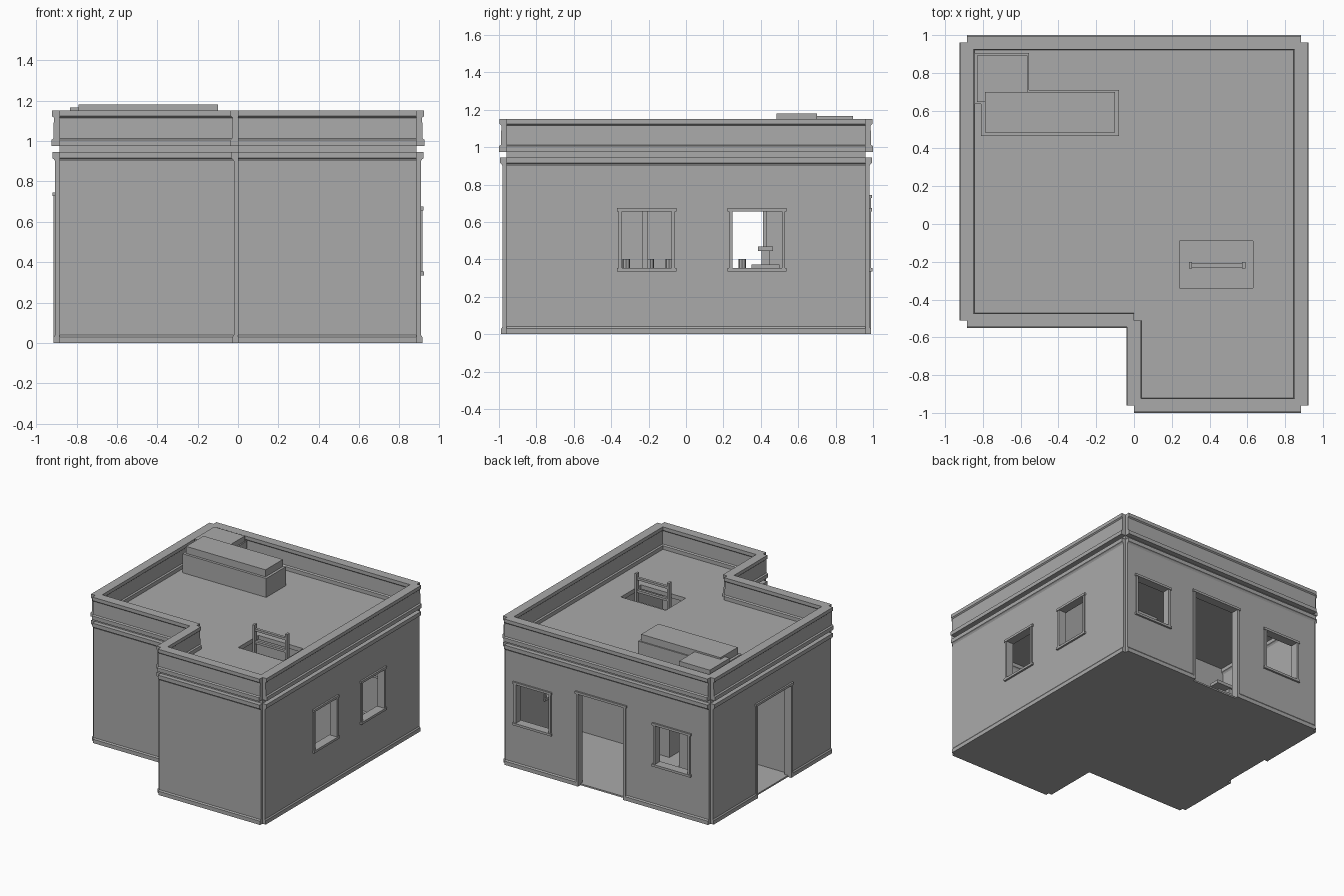
import bpy, bmesh, math
from mathutils import Vector

if "Cube" in bpy.data.objects:
    bpy.data.objects.remove(bpy.data.objects["Cube"])

mat = bpy.data.materials.new("plaster_grey")
mat.diffuse_color = (0.4, 0.4, 0.4, 1)
mat.use_nodes = True
mat.node_tree.nodes["Principled BSDF"].inputs["Base Color"].default_value = mat.diffuse_color


def finish(name, bm):
    bmesh.ops.recalc_face_normals(bm, faces=bm.faces)
    me = bpy.data.meshes.new(name)
    bm.to_mesh(me)
    bm.free()
    me.materials.append(mat)
    ob = bpy.data.objects.new(name, me)
    bpy.context.collection.objects.link(ob)
    return ob


def prism(name, pts, vec):
    """Extrude a flat polygon along a vector."""
    bm = bmesh.new()
    f = bm.faces.new([bm.verts.new(p) for p in pts])
    r = bmesh.ops.extrude_face_region(bm, geom=[f])
    bmesh.ops.translate(bm, vec=vec, verts=[v for v in r["geom"] if isinstance(v, bmesh.types.BMVert)])
    return finish(name, bm)


def box(name, x0, x1, y0, y1, z0, z1):
    return prism(name, [(x0, y0, z0), (x1, y0, z0), (x1, y1, z0), (x0, y1, z0)], (0, 0, z1 - z0))


def cut(ob, x0, x1, y0, y1, z0, z1):
    c = box("cutter", x0, x1, y0, y1, z0, z1)
    c.hide_render = True
    c.hide_viewport = True
    m = ob.modifiers.new("opening", "BOOLEAN")
    m.object = c
    m.solver = "EXACT"


def sweep(name, a, b, profile):
    """Symmetric wall section (half thickness, z) run along the line a-b."""
    d = Vector((b[0] - a[0], b[1] - a[1], 0))
    n = Vector((-d.y, d.x, 0)).normalized()
    o = Vector((a[0], a[1], 0))
    half = [o + n * t + Vector((0, 0, z)) for t, z in profile]
    other = [o - n * t + Vector((0, 0, z)) for t, z in reversed(profile)]
    return prism(name, half + other, d)


# Wall centrelines and sections
X, Y, YL = 0.885, 0.96, -0.51
plan = [(-X, YL), (0, YL), (0, -Y), (X, -Y), (X, Y), (-X, Y)]
names = ["front_left", "inner_return", "front_right", "right", "back", "left"]
wall_section = [(0.028, 0), (0.028, 0.03), (0.021, 0.04), (0.021, 0.9),
                (0.027, 0.91), (0.035, 0.915), (0.035, 0.945)]
parapet_section = [(0.04, 0.975), (0.04, 1.005), (0.03, 1.012), (0.027, 1.115),
                   (0.036, 1.123), (0.036, 1.15)]
walls = {}
for i, n in enumerate(names):
    a, b = plan[i], plan[(i + 1) % 6]
    walls[n] = sweep(n + "_wall", a, b, wall_section)
    sweep(n + "_parapet", a, b, parapet_section)

# Floor and roof slabs
prism("floor_slab", [(x, y, 0) for x, y in plan], (0, 0, 0.012))
roof = prism("roof_slab", [(x, y, 0.943) for x, y in plan], (0, 0, 0.033))
cut(roof, 0.24, 0.63, -0.34, -0.09, 0.9, 1.0)


def opening(wall, side, c, w, z0, z1, door=False):
    """Cut a framed opening; side is 'x' or 'y' (wall normal) with its position."""
    axis, pos = side

    def place(name, s0, s1, t, za, zb):
        if axis == "x":
            return box(name, pos - t, pos + t, s0, s1, za, zb)
        return box(name, s0, s1, pos - t, pos + t, za, zb)

    h, e = w / 2, 0.018
    lo = -0.1 if door else z0 + 0.01
    rng = (pos - 0.1, pos + 0.1, c - h + 0.01, c + h - 0.01) if axis == "x" else \
          (c - h + 0.01, c + h - 0.01, pos - 0.1, pos + 0.1)
    cut(walls[wall], *rng, lo, z1 - 0.01)
    kind = "door" if door else "window"
    for s in (-1, 1):
        m = c + s * (h - e / 2)
        place(kind + "_jamb", m - e / 2, m + e / 2, 0.03, z0, z1 - e)
    place(kind + "_lintel", c - h - 0.008, c + h + 0.008, 0.034, z1 - e, z1)
    if not door:
        place("window_sill", c - h - 0.008, c + h + 0.008, 0.036, z0, z0 + e)


# Windows and doorways
for c in (-0.21, 0.38):
    opening("right", ("x", X), c, 0.30, 0.335, 0.675)
for c in (-0.565, 0.645):
    opening("back", ("y", Y), c, 0.32, 0.335, 0.675)
opening("back", ("y", Y), 0.05, 0.43, 0.0, 0.745, True)
opening("left", ("x", -X), 0.205, 0.45, 0.0, 0.745, True)

# Room dividers
box("divider_right", 0, X, 0.195, 0.235, 0.012, 0.943)
box("divider_left", -X, 0, -0.07, -0.03, 0.012, 0.943)
box("divider_middle", -0.02, 0.02, -0.07, 0.235, 0.012, 0.943)

# Stair housing on the roof: bodies with slightly inset lids
box("stair_housing", -0.81, -0.08, 0.465, 0.71, 0.97, 1.125)
box("stair_housing_lid", -0.79, -0.10, 0.485, 0.70, 1.125, 1.18)
box("landing_housing", -0.845, -0.555, 0.635, 0.905, 0.97, 1.125)
box("landing_housing_lid", -0.832, -0.565, 0.645, 0.893, 1.125, 1.167)

# Ladder through the roof hatch
for x in (0.29, 0.572):
    box("ladder_rail", x, x + 0.018, -0.236, -0.202, 0.012, 1.13)
for i in range(11):
    z = 0.1 + i * 0.098
    box("ladder_rung", 0.30, 0.58, -0.23, -0.208, z, z + 0.018)

# Shelf unit near the back left window
box("shelf_table", -0.72, -0.38, 0.35, 0.50, 0.345, 0.372)
box("shelf_base", -0.68, -0.42, 0.38, 0.47, 0.012, 0.345)
box("shelf_post", -0.58, -0.52, 0.405, 0.45, 0.372, 0.445)
box("shelf_top", -0.70, -0.40, 0.385, 0.465, 0.445, 0.47)

# Tables with small jars seen through the right windows
box("long_table", 0.02, 0.2, -0.40, -0.08, 0.30, 0.325)
box("long_table_base", 0.07, 0.15, -0.36, -0.12, 0.012, 0.30)
box("side_table", -0.30, -0.12, 0.25, 0.345, 0.30, 0.325)
box("side_table_base", -0.25, -0.17, 0.27, 0.33, 0.012, 0.30)
for x, y in ((0.11, -0.32), (0.11, -0.19), (0.11, -0.09), (-0.21, 0.30)):
    ring = [(x + 0.02 * math.cos(k * math.pi / 4), y + 0.02 * math.sin(k * math.pi / 4), 0.325)
            for k in range(8)]
    prism("jar", ring, (0, 0, 0.078))
